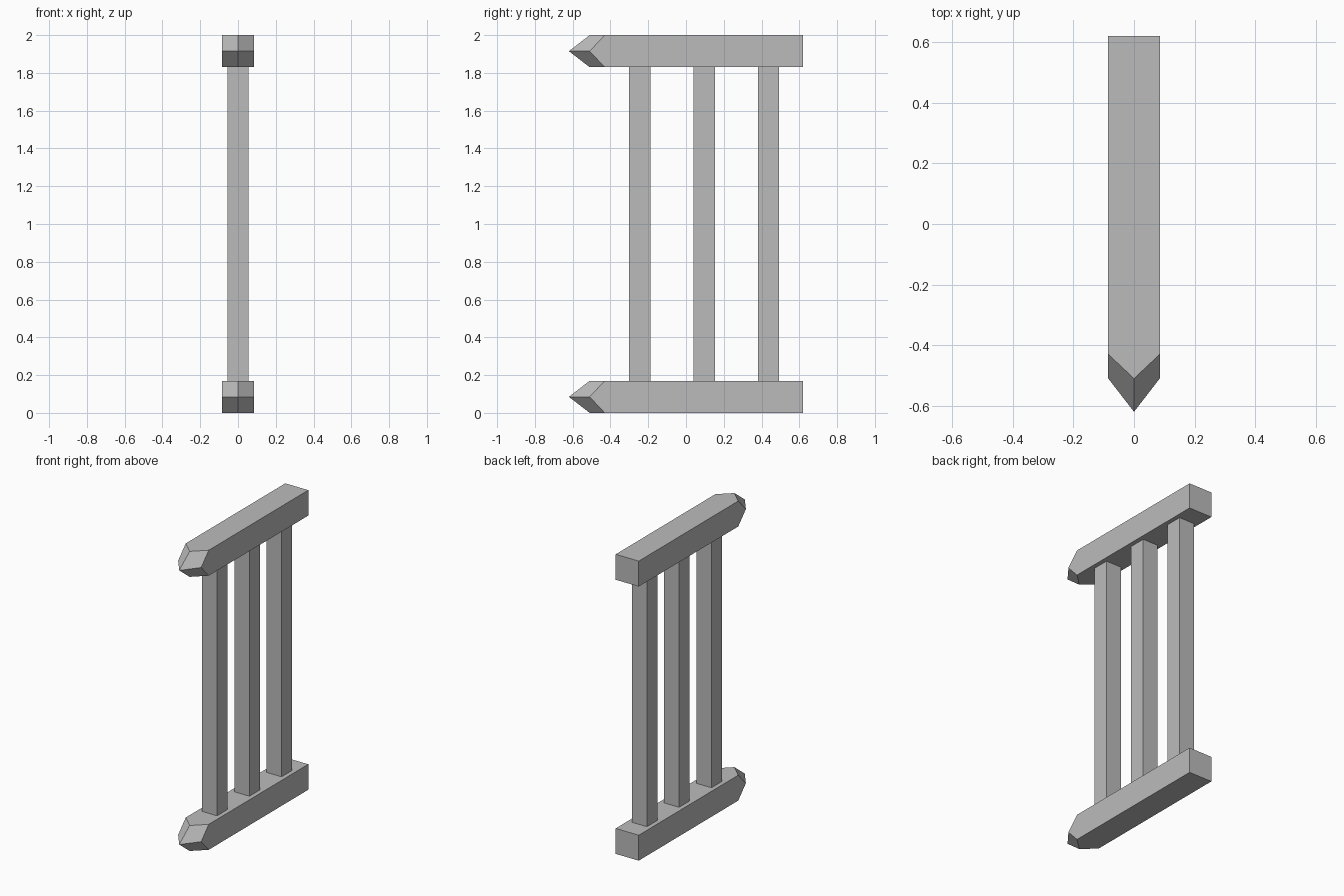
import bpy
import bmesh

cube = bpy.data.objects.get("Cube")
if cube:
    bpy.data.objects.remove(cube, do_unlink=True)

GREY = (0.5, 0.5, 0.5, 1.0)
grey = bpy.data.materials.new("plain grey")
grey.use_nodes = True
grey.diffuse_color = GREY
grey.node_tree.nodes["Principled BSDF"].inputs["Base Color"].default_value = GREY

HALF = 0.085          # half thickness of a rail
BACK = 0.62           # back end of a rail
TIP_Y = (-0.62, -0.51, -0.43)   # tip centre, edge middles, corners


def add_object(name, bm, location):
    bmesh.ops.recalc_face_normals(bm, faces=bm.faces)
    mesh = bpy.data.meshes.new(name)
    bm.to_mesh(mesh)
    bm.free()
    mesh.materials.append(grey)
    obj = bpy.data.objects.new(name, mesh)
    obj.location = location
    bpy.context.collection.objects.link(obj)
    return obj


def add_rail(name, z):
    """Square beam whose front end is a blunt point made of four quads."""
    bm = bmesh.new()
    steps = (-1, 0, 1)
    front = {(i, k): bm.verts.new((i * HALF, TIP_Y[abs(i) + abs(k)], k * HALF))
             for i in steps for k in steps}
    for i in (-1, 0):
        for k in (-1, 0):
            bm.faces.new([front[i, k], front[i + 1, k],
                          front[i + 1, k + 1], front[i, k + 1]])
    # sides and back
    corners = [(-1, -1), (1, -1), (1, 1), (-1, 1)]
    back = [bm.verts.new((i * HALF, BACK, k * HALF)) for i, k in corners]
    for n, (a, b) in enumerate(zip(corners, corners[1:] + corners[:1])):
        middle = ((a[0] + b[0]) // 2, (a[1] + b[1]) // 2)
        bm.faces.new([front[a], front[middle], front[b],
                      back[(n + 1) % 4], back[n]])
    bm.faces.new(back)
    return add_object(name, bm, (0, 0, z))


def add_post(name, y):
    """Square upright between the rails."""
    bm = bmesh.new()
    bmesh.ops.create_cube(bm, size=1)
    bmesh.ops.scale(bm, vec=(0.112, 0.112, 2 - 4 * HALF), verts=bm.verts)
    return add_object(name, bm, (0, y, 1))


add_rail("bottom_rail", HALF)
add_rail("top_rail", 2 - HALF)
for name, y in (("front_post", -0.245), ("middle_post", 0.097), ("back_post", 0.436)):
    add_post(name, y)
